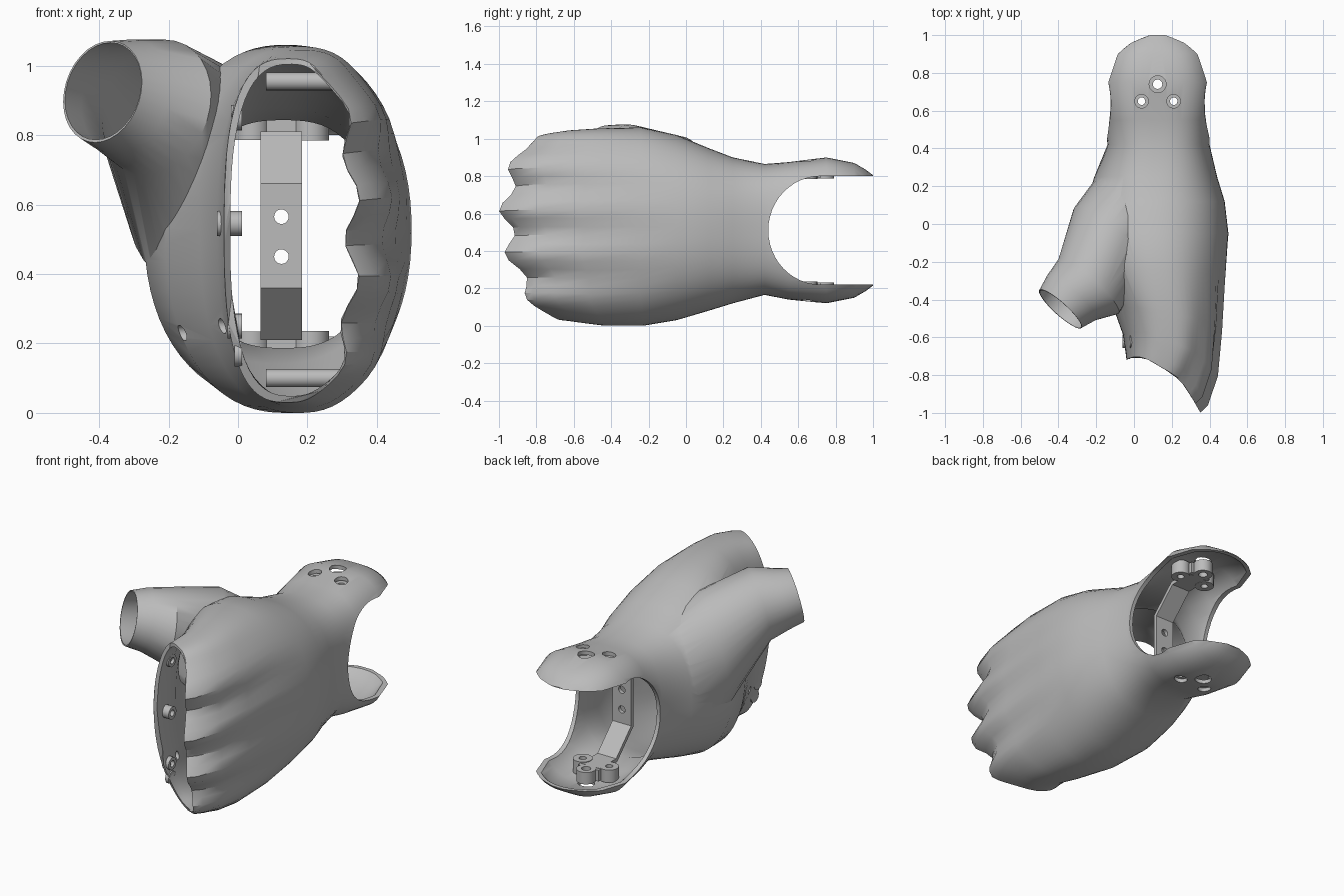
import bpy
import bmesh
from math import sin, cos, pi
from mathutils import Vector

if "Cube" in bpy.data.objects:
    bpy.data.objects.remove(bpy.data.objects["Cube"], do_unlink=True)

grey = bpy.data.materials.new("light grey plastic")
grey.use_nodes = True
COLOUR = (0.5, 0.5, 0.5, 1)
grey.diffuse_color = COLOUR
grey.node_tree.nodes["Principled BSDF"].inputs["Base Color"].default_value = COLOUR


def make(name, bm):
    bmesh.ops.recalc_face_normals(bm, faces=bm.faces)
    mesh = bpy.data.meshes.new(name)
    bm.to_mesh(mesh)
    bm.free()
    mesh.materials.append(grey)
    ob = bpy.data.objects.new(name, mesh)
    bpy.context.collection.objects.link(ob)
    return ob


def loft(name, rings):
    """Closed solid through equal-sized rings of points."""
    bm = bmesh.new()
    loops = [[bm.verts.new(p) for p in ring] for ring in rings]
    for a, b in zip(loops, loops[1:]):
        for i in range(len(a)):
            j = (i + 1) % len(a)
            bm.faces.new((a[i], a[j], b[j], b[i]))
    bm.faces.new(loops[0])
    bm.faces.new(loops[-1])
    return make(name, bm)


def rod(name, start, end, radius, sides=20):
    start, end = Vector(start), Vector(end)
    turn = (end - start).to_track_quat("Z", "Y")
    circle = [turn @ Vector((cos(2 * pi * i / sides), sin(2 * pi * i / sides), 0)) * radius
              for i in range(sides)]
    return loft(name, [[p + c for c in circle] for p in (start, end)])


def strip(name, profile, x0, x1):
    """Side profile of (y, z) points swept across x."""
    return loft(name, [[(x, y, z) for y, z in profile] for x in (x0, x1)])


def boolean(target, operation, *tools):
    for tool in tools:
        tool.hide_render = True
        mod = target.modifiers.new("cut", "BOOLEAN")
        mod.operation, mod.object, mod.solver = operation, tool, "EXACT"
        bpy.context.view_layer.objects.active = target
        bpy.ops.object.modifier_apply(modifier=mod.name)
        bpy.data.objects.remove(tool, do_unlink=True)


# Palm sections: y, x range, z range, squareness, slant, knuckle strength
SECTIONS = [
    (-.84, -.04, .33, .03, 1.02, 2.8, -.65, 1),
    (-.80, -.045, .37, .025, 1.03, 2.7, -.58, 1),
    (-.68, -.06, .43, .015, 1.045, 2.5, -.4, .7),
    (-.50, -.11, .46, 0, 1.055, 2.4, -.2, .35),
    (-.25, -.21, .485, 0, 1.06, 2.3, 0, .1),
    (-.05, -.27, .50, .03, 1.02, 2.2, 0, 0),
    (.12, -.25, .48, .08, .95, 2.3, 0, 0),
    (.25, -.21, .44, .12, .90, 2.4, 0, 0),
    (.42, -.14, .40, .165, .865, 2.7, 0, 0),
    (.55, -.155, .405, .14, .875, 3, 0, 0),
    (.75, -.18, .43, .12, .90, 3.2, 0, 0),
    (.90, -.145, .395, .15, .87, 3, 0, 0),
    (.96, -.11, .36, .185, .835, 2.6, 0, 0),
    (1.0, -.05, .30, .215, .805, 2.2, 0, 0),
]


def palm(name, inset=0.0):
    rings = []
    for k, (y, x0, x1, z0, z1, n, slant, knuckle) in enumerate(SECTIONS):
        ring = []
        for i in range(72):
            c, s = cos(2 * pi * i / 72), sin(2 * pi * i / 72)
            grow = (abs(c) ** n + abs(s) ** n) ** (-1 / n)
            dx = c * grow * ((x1 - x0) / 2 - inset)
            z = (z0 + z1) / 2 + s * grow * ((z1 - z0) / 2 - inset)
            bump = -cos(2 * pi * (z - .5) / .24) / 2 * knuckle * max(0, c) ** .7
            yy = y + slant * dx + .5 * knuckle * (z - .62) ** 2 - .08 * bump
            if inset and k == 0:
                yy -= .06
            ring.append(((x0 + x1) / 2 + dx + .045 * bump, yy, z))
        rings.append(ring)
    return loft(name, rings)


# Thumb sections: centre, width and height radii, all facing the same way
THUMB = [((-.39, -.45, .925), .15, .15), ((-.33, -.39, .91), .175, .17),
         ((-.24, -.33, .88), .215, .20), ((-.13, -.08, .70), .25, .32),
         ((.02, .14, .55), .24, .30)]
OUT = Vector((-.65, -.72, .22)).normalized()
SIDE = OUT.cross(Vector((0, 0, 1))).normalized()
UP = SIDE.cross(OUT)


def thumb(name, inset=0.0):
    rings = []
    for k, (centre, wide, high) in enumerate(THUMB):
        mid = Vector(centre) + (OUT * .05 if inset and k == 0 else Vector())
        rings.append([mid + SIDE * cos(2 * pi * i / 32) * (wide - inset)
                      + UP * sin(2 * pi * i / 32) * (high - inset) for i in range(32)])
    return loft(name, rings)


# Hollow hand shell
shell = palm("hand_shell")
boolean(shell, "UNION", thumb("thumb_outer"))
boolean(shell, "DIFFERENCE", palm("palm_hollow", .022), thumb("thumb_hollow", .014))

# Arched wrist opening, leaving an upper and a lower flap
arch = [(.72 - .28 * cos(a * pi / 24), .51 + .29 * sin(a * pi / 24)) for a in range(-12, 13)]
boolean(shell, "DIFFERENCE", strip("wrist_cutter", arch + [(1.2, .80), (1.2, .22)], -.6, .7))

# Screw holes in the flaps and palm side
SCREWS = [(.125, .74, .045), (.04, .65, .036), (.21, .65, .036)]
boolean(shell, "DIFFERENCE", *[rod("flap_hole", (x, y, -.1), (x, y, 1.1), r) for x, y, r in SCREWS])
boolean(shell, "DIFFERENCE", *[rod("palm_hole", (-.5, y, z), (.05, y, z), .022)
                               for y, z in ((-.52, .25), (-.25, .23))])
parts = [shell]

# Bent hinge strap inside the wrist: outer edge, then inner edge, mirrored about mid height
MID = .51
outer = [(.39, .15), (.54, .30), (.70, .30)]
inner = [(.70, .278), (.55, .278), (.412, .14)]
half = outer + inner
strap_profile = ([(y, MID + z) for y, z in half]
                 + [(y, MID - z) for y, z in reversed(half)])
strap = strip("hinge_strap", strap_profile, .065, .185)
boolean(strap, "DIFFERENCE", *[rod("strap_hole", (.125, .2, z), (.125, .5, z), .021)
                               for z in (.45, .565)])
parts.append(strap)

# Three-lobed mounts above and below the strap
for name, z0, z1 in (("upper_mount", .79, .855), ("lower_mount", .165, .23)):
    mount = strip(name, [(.62, z0), (.72, z0), (.72, z1), (.62, z1)], .06, .19)
    boolean(mount, "UNION", *[rod("lobe", (x, y, z0 - .002 * k), (x, y, z1 + .002 * k), .052)
                              for k, (x, y, r) in enumerate(SCREWS, 1)])
    boolean(mount, "DIFFERENCE", *[rod("bore", (x, y, 0), (x, y, 1), r * .55) for x, y, r in SCREWS])
    parts.append(mount)

# Cross pins in the palm and small bosses near the opening
for name, z in (("upper_pin", .955), ("lower_pin", .10)):
    parts.append(rod(name, (.08, -.35, z), (.32, -.35, z), .026))
for i, (x, z) in enumerate(((-.02, .85), (-.06, .545), (-.03, .25), (-.01, .17))):
    boss = rod("wall_boss_%d" % (i + 1), (x, -.62, z), (.012, -.62, z), .036)
    boolean(boss, "DIFFERENCE", rod("boss_bore", (x + .01, -.62, z), (.05, -.62, z), .018))
    parts.append(boss)

bpy.ops.object.select_all(action="DESELECT")
for ob in parts:
    ob.select_set(True)
bpy.context.view_layer.objects.active = shell
bpy.ops.object.shade_smooth_by_angle(angle=pi / 6)
